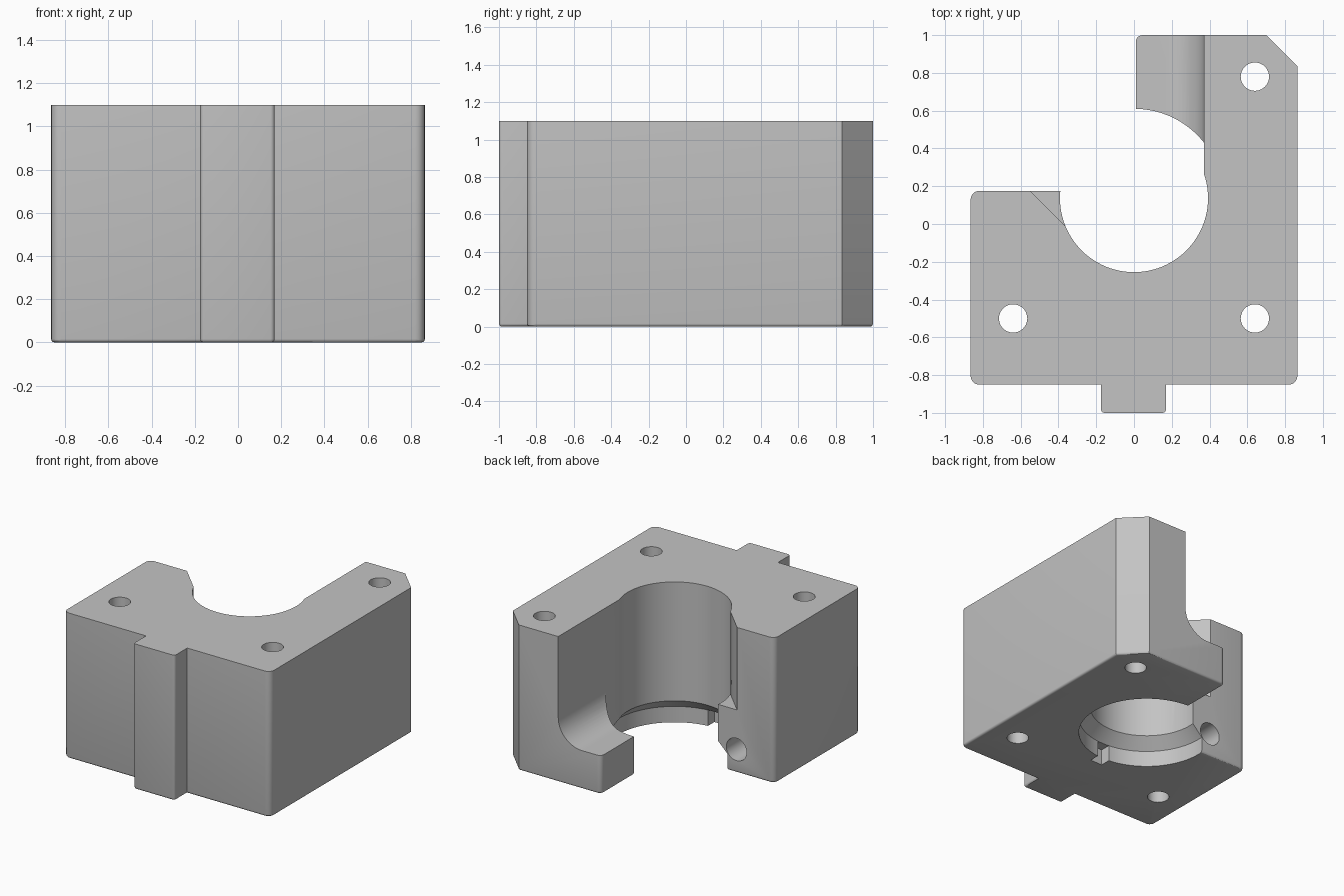
import bpy, bmesh, math
from mathutils import Vector, Matrix

old = bpy.data.objects.get("Cube")
if old:
    bpy.data.objects.remove(old, do_unlink=True)

HEIGHT = 1.1
BORE_Y, BORE_R, WIDE_R = 0.137, 0.392, 0.473
WALL_X = 0.37

grey = bpy.data.materials.new("plain grey")
grey.use_nodes = True
grey.diffuse_color = (0.55, 0.55, 0.55, 1)
grey.node_tree.nodes["Principled BSDF"].inputs["Base Color"].default_value = (0.55, 0.55, 0.55, 1)


def finish(bm, name):
    bmesh.ops.recalc_face_normals(bm, faces=bm.faces)
    mesh = bpy.data.meshes.new(name)
    bm.to_mesh(mesh)
    bm.free()
    mesh.materials.append(grey)
    ob = bpy.data.objects.new(name, mesh)
    bpy.context.collection.objects.link(ob)
    return ob


def prism_mesh(points, low, high):
    """Extrude a flat outline from low to high along z."""
    bm = bmesh.new()
    base = bm.faces.new([bm.verts.new((x, y, low)) for x, y in points])
    top = bmesh.ops.extrude_face_region(bm, geom=[base])["geom"]
    verts = [v for v in top if isinstance(v, bmesh.types.BMVert)]
    bmesh.ops.translate(bm, vec=(0, 0, high - low), verts=verts)
    return bm


def arc(cx, cy, r, start, end, steps):
    angles = [math.radians(start + (end - start) * i / steps) for i in range(steps + 1)]
    return [(cx + r * math.cos(a), cy + r * math.sin(a)) for a in angles]


def round_corners(corners, steps=5):
    """Replace each (x, y, radius) corner with a tangent curve."""
    result = []
    for i, (x, y, r) in enumerate(corners):
        p = Vector((x, y))
        if r == 0:
            result.append((x, y))
            continue
        a = p + (Vector(corners[i - 1][:2]) - p).normalized() * r
        b = p + (Vector(corners[(i + 1) % len(corners)][:2]) - p).normalized() * r
        centre = a + b - p
        for k in range(steps + 1):
            t = math.pi / 2 * k / steps
            q = centre + (p - b) * math.cos(t) + (p - a) * math.sin(t)
            # walk from the incoming edge to the outgoing edge
            q = centre + (a - centre) * math.cos(t) + (b - centre) * math.sin(t)
            result.append((q.x, q.y))
    return result


def lathe(profile, name, segments=96):
    """Closed solid of revolution about the bore axis."""
    bm = bmesh.new()
    rings = [[bm.verts.new((x, y, z)) for x, y in arc(0, BORE_Y, r, 0, 360, segments)[:-1]]
             for r, z in profile]
    for lower, upper in zip(rings, rings[1:]):
        for i in range(segments):
            j = (i + 1) % segments
            bm.faces.new((lower[i], lower[j], upper[j], upper[i]))
    bm.faces.new(rings[0])
    bm.faces.new(rings[-1])
    return finish(bm, name)


def cut(body, cutter):
    cutter.hide_render = True
    mod = body.modifiers.new(cutter.name, 'BOOLEAN')
    mod.operation = 'DIFFERENCE'
    mod.solver = 'EXACT'
    mod.object = cutter
    bpy.context.view_layer.objects.active = body
    bpy.ops.object.modifier_apply(modifier=mod.name)
    bpy.data.objects.remove(cutter, do_unlink=True)


# Block outline: L shape with a front key and a chamfered back corner
outline = round_corners([
    (-0.865, -0.85, 0.045), (-0.175, -0.85, 0), (-0.175, -1, 0.02), (0.17, -1, 0.02),
    (0.17, -0.85, 0), (0.865, -0.85, 0.045), (0.865, 0.835, 0), (0.7, 1, 0),
    (0.01, 1, 0.035), (0.01, 0.175, 0), (-0.865, 0.175, 0.045)])
bm = prism_mesh(outline, 0, HEIGHT)
rim = [e for e in bm.edges if all(v.co.z < 0.001 for v in e.verts)]
bmesh.ops.recalc_face_normals(bm, faces=bm.faces)
bmesh.ops.bevel(bm, geom=rim, offset=0.016, segments=3, profile=0.5, affect='EDGES')
body = finish(bm, "bracket_block")

# Main bore with a flared counterbore underneath
cut(body, lathe([(WIDE_R, -0.1), (WIDE_R, 0.12), (BORE_R, 0.2), (BORE_R, 1.3)], "bore"))

# Wider clearance beside the low platform, stopping at the flat wall
start = math.degrees(math.acos(WALL_X / WIDE_R))
relief = [(WALL_X, 0.2)] + arc(0, BORE_Y, WIDE_R, start, 105, 24) + [(-0.12, 0.2)]
cut(body, finish(prism_mesh(relief, -0.1, 1.3), "bore_relief"))

# Open slot above the platform, with a filleted inner corner
slot = [(-0.2, 0.29)] + arc(0.17, 0.49, 0.2, -90, 0, 14) + [(WALL_X, 1.3), (-0.2, 1.3)]
bm = prism_mesh(slot, -1.3, -0.25)
bmesh.ops.rotate(bm, cent=(0, 0, 0), matrix=Matrix.Rotation(math.pi / 2, 3, 'X'), verts=bm.verts)
cut(body, finish(bm, "platform_slot"))

# Slanted relief on the short arm, ending in a triangular ledge
cut(body, finish(prism_mesh([(-0.605, 0.23), (-0.305, -0.07), (-0.2, 0.3)], 0.475, 1.3), "arm_relief"))

# Three vertical screw holes
for x, y in [(-0.64, -0.5), (0.64, -0.5), (0.64, 0.78)]:
    cut(body, finish(prism_mesh(arc(x, y, 0.075, 0, 360, 40)[:-1], -0.1, 1.3), "screw_hole"))

# Horizontal blind hole in the short arm
bm = prism_mesh(arc(-0.545, 0.175, 0.085, 0, 360, 40)[:-1], -0.3, 0.35)
bmesh.ops.rotate(bm, cent=(0, 0, 0), matrix=Matrix.Rotation(math.pi / 2, 3, 'X'), verts=bm.verts)
cut(body, finish(bm, "side_hole"))

# Small locating notch in the counterbore
notch = [(-0.05, -0.41), (0.05, -0.41), (0.05, -0.2), (-0.05, -0.2)]
cut(body, finish(prism_mesh(notch, -0.1, 0.12), "locating_notch"))

# Smooth curved walls, crisp edges
bpy.ops.object.select_all(action='DESELECT')
body.select_set(True)
bpy.context.view_layer.objects.active = body
bpy.ops.object.shade_smooth_by_angle(angle=math.radians(30))
